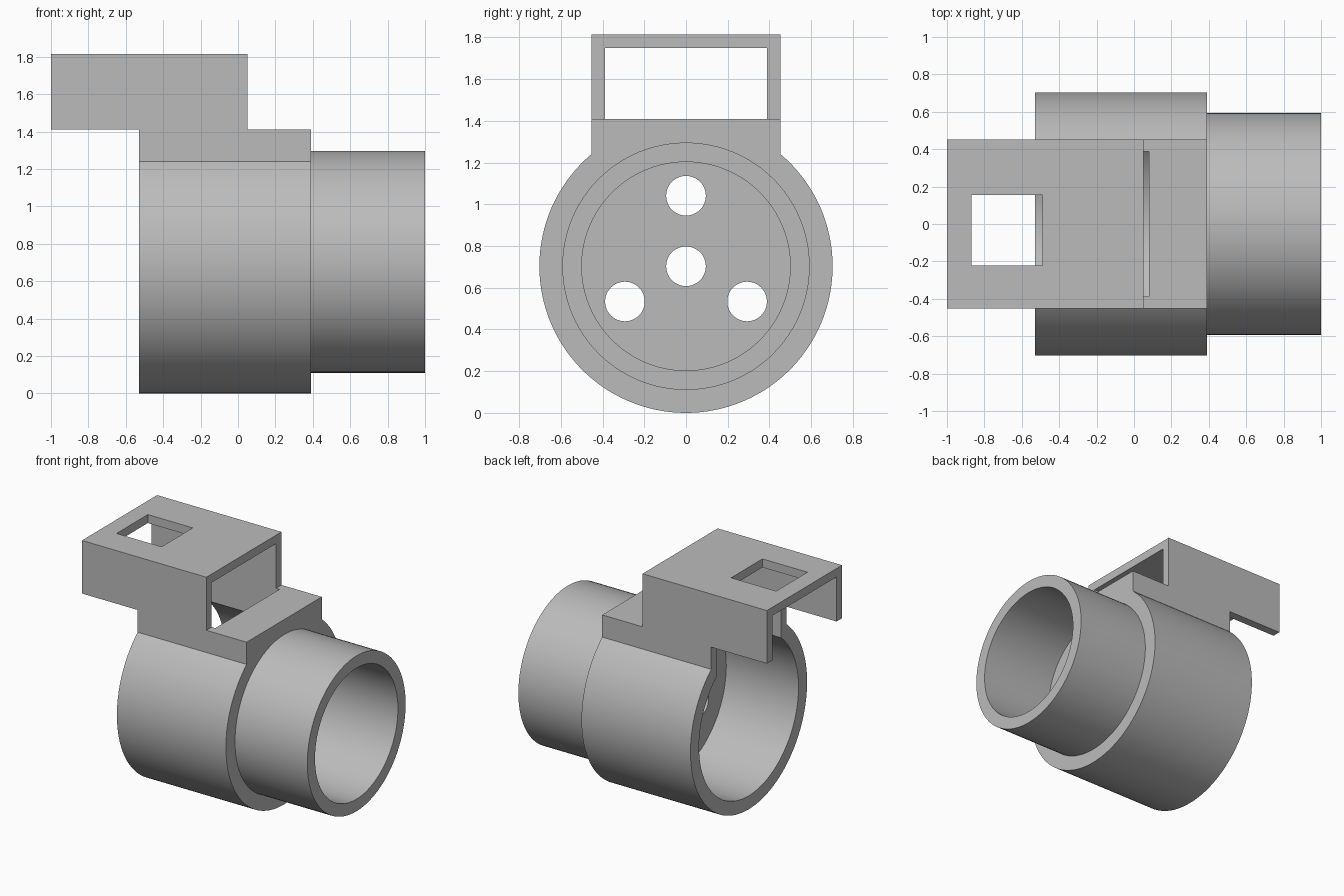
import bpy, bmesh, math

cube = bpy.data.objects.get("Cube")
if cube:
    bpy.data.objects.remove(cube, do_unlink=True)

grey = bpy.data.materials.new("plain grey")
grey.use_nodes = True
colour = (0.5, 0.5, 0.5, 1)
grey.diffuse_color = colour
grey.node_tree.nodes["Principled BSDF"].inputs["Base Color"].default_value = colour

AXIS = 0.703      # height of the tube centre line
OUTER = 0.703     # radius of the large tube
WIDTH = 0.453     # half width of saddle and hood
INNER = 0.388     # half width of the hood channel


def prism(name, profile, x0, x1):
    """Extrude a closed (y, z) profile along x."""
    bm = bmesh.new()
    face = bm.faces.new([bm.verts.new((x0, y, z)) for y, z in profile])
    grown = bmesh.ops.extrude_face_region(bm, geom=[face])
    moved = [v for v in grown["geom"] if isinstance(v, bmesh.types.BMVert)]
    bmesh.ops.translate(bm, verts=moved, vec=(x1 - x0, 0, 0))
    bmesh.ops.recalc_face_normals(bm, faces=bm.faces)
    mesh = bpy.data.meshes.new(name)
    bm.to_mesh(mesh)
    bm.free()
    mesh.materials.append(grey)
    obj = bpy.data.objects.new(name, mesh)
    bpy.context.collection.objects.link(obj)
    return obj


def circle(radius, y=0.0, z=AXIS, sides=96):
    steps = [2 * math.pi * i / sides for i in range(sides)]
    return [(y + radius * math.cos(a), z + radius * math.sin(a)) for a in steps]


def rect(y0, y1, z0, z1):
    return [(y0, z0), (y1, z0), (y1, z1), (y0, z1)]


def combine(target, tool, operation):
    """Apply a boolean and remove the tool object."""
    mod = target.modifiers.new("join", "BOOLEAN")
    mod.operation = operation
    mod.solver = "EXACT"
    mod.object = tool
    bpy.context.view_layer.objects.active = target
    bpy.ops.object.modifier_apply(modifier=mod.name)
    bpy.data.objects.remove(tool, do_unlink=True)


# Large tube with a flat-topped saddle, as one outline
start = math.acos(WIDTH / OUTER)
sweep = math.pi + 2 * start
outline = [(OUTER * math.cos(start - sweep * i / 96),
            AXIS + OUTER * math.sin(start - sweep * i / 96)) for i in range(97)]
outline += [(-WIDTH, 1.41), (WIDTH, 1.41)]
adapter = prism("tube_adapter", outline, -0.53, 0.39)

# Narrow neck and overhanging hood
combine(adapter, prism("neck", circle(0.593), 0.2, 1.0), "UNION")
combine(adapter, prism("hood", rect(-WIDTH, WIDTH, 1.41, 1.815), -1.0, 0.05), "UNION")

# Bores either side of the inner wall, hood channel and roof window
cutters = [
    ("large_bore", circle(0.6), -0.7, 0.08),
    ("neck_bore", circle(0.5), 0.39, 1.2),
    ("hood_channel", rect(-INNER, INNER, AXIS, 1.75), -1.2, 0.08),
    ("roof_window", rect(-0.222, 0.155, 1.6, 1.95), -0.87, -0.49),
]
# Centre hole and three around it through the inner wall
cutters.append(("centre_hole", circle(0.095, sides=48), -0.1, 0.6))
for k in range(3):
    a = math.radians(90 + 120 * k)
    hole = circle(0.095, 0.338 * math.cos(a), AXIS + 0.338 * math.sin(a), 48)
    cutters.append(("outer_hole", hole, -0.1, 0.6))
for cutter in cutters:
    combine(adapter, prism(*cutter), "DIFFERENCE")

# Smooth round walls, crisp edges
bpy.ops.object.select_all(action="DESELECT")
adapter.select_set(True)
bpy.context.view_layer.objects.active = adapter
bpy.ops.object.shade_smooth_by_angle(angle=math.radians(30))
